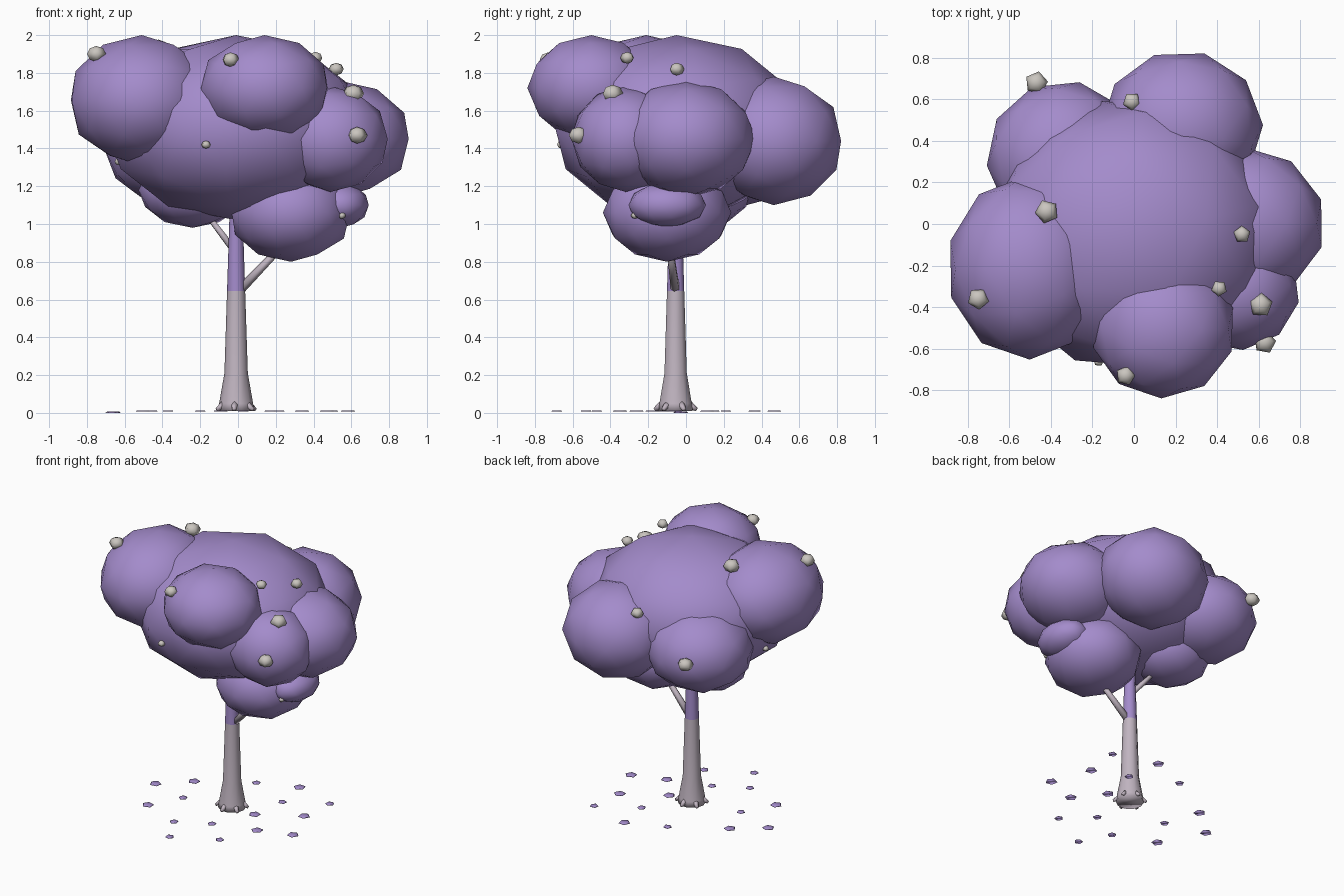
import bpy, bmesh, math, random
from mathutils import Vector, Matrix

random.seed(4)
if "Cube" in bpy.data.objects:
    bpy.data.objects.remove(bpy.data.objects["Cube"], do_unlink=True)


def make_material(name, rgb):
    m = bpy.data.materials.new(name)
    m.use_nodes = True
    color = (*rgb, 1)
    m.diffuse_color = color
    node = next(n for n in m.node_tree.nodes if n.type == "BSDF_PRINCIPLED")
    node.inputs["Base Color"].default_value = color
    node.inputs["Roughness"].default_value = 0.9
    return m


purple = make_material("blossom purple", (0.37, 0.26, 0.60))
bark = make_material("pale bark", (0.53, 0.46, 0.53))
cream = make_material("bud cream", (0.59, 0.56, 0.52))


def finish(name, bm, materials):
    bmesh.ops.recalc_face_normals(bm, faces=bm.faces)
    mesh = bpy.data.meshes.new(name)
    for f in bm.faces:
        f.smooth = True
    bm.to_mesh(mesh)
    bm.free()
    for m in materials:
        mesh.materials.append(m)
    ob = bpy.data.objects.new(name, mesh)
    bpy.context.collection.objects.link(ob)
    return ob


def clump(name, center, radii):
    """Faceted ellipsoid of foliage with smooth shading."""
    bm = bmesh.new()
    bmesh.ops.create_icosphere(bm, subdivisions=2, radius=1)
    spin = Matrix.Rotation(random.uniform(0, math.tau), 4, "Z")
    size = Matrix.Diagonal((radii[0] * 1.03, radii[1] * 1.03, radii[2], 1))
    bm.transform(Matrix.Translation(center) @ size @ spin)
    return finish(name, bm, [purple])


def rod(name, start, end, r1, r2, material):
    """Tapered six-sided limb between two points."""
    a, b = Vector(start), Vector(end)
    bm = bmesh.new()
    bmesh.ops.create_cone(bm, cap_ends=True, segments=6, radius1=r1,
                          radius2=r2, depth=(b - a).length)
    turn = (b - a).to_track_quat("Z", "Y").to_matrix().to_4x4()
    bm.transform(Matrix.Translation((a + b) / 2) @ turn)
    return finish(name, bm, [material])


# Crown
clump("crown_core", (-0.01, -0.05, 1.51), (0.68, 0.64, 0.49))
clump("crown_front_right", (-0.51, -0.21, 1.655), (0.38, 0.43, 0.345))
clump("crown_front", (0.14, -0.50, 1.72), (0.34, 0.33, 0.28))
clump("crown_back", (0.23, 0.465, 1.44), (0.38, 0.36, 0.34))
clump("crown_back_right", (-0.34, 0.32, 1.40), (0.36, 0.36, 0.30))
clump("crown_left", (0.53, 0.0, 1.45), (0.38, 0.36, 0.31))
clump("crown_front_left", (0.49, -0.32, 1.45), (0.30, 0.28, 0.28))
clump("low_clump_left", (0.28, -0.10, 1.06), (0.32, 0.33, 0.26))
clump("low_clump_right", (-0.24, 0.08, 1.18), (0.28, 0.26, 0.20))
clump("low_clump_small", (0.54, -0.10, 1.10), (0.15, 0.20, 0.12))

# Trunk: lathed profile, purple above the bark line
TX, TY, SIDES, BARK_TOP = -0.01, -0.055, 10, 0.645
profile = [(0.095, 0.01), (0.09, 0.05), (0.062, 0.21),
           (0.048, BARK_TOP), (0.036, 1.02), (0.03, 1.25)]
bm = bmesh.new()
rings = []
for r, z in profile:
    rings.append([bm.verts.new((TX + r * math.cos(i * math.tau / SIDES),
                                TY + r * math.sin(i * math.tau / SIDES), z))
                  for i in range(SIDES)])
for low, high in zip(rings, rings[1:]):
    for i in range(SIDES):
        j = (i + 1) % SIDES
        bm.faces.new((low[i], low[j], high[j], high[i]))
bm.faces.new(rings[0])
bm.faces.new(rings[-1])
for f in bm.faces:
    f.material_index = int(f.calc_center_median().z > BARK_TOP)
finish("trunk", bm, [bark, purple])

# Root toes around the foot
for i in range(6):
    a = (i + 0.4) * math.tau / 6
    c, s = math.cos(a), math.sin(a)
    rod(f"root_{i + 1}", (TX + 0.07 * c, TY + 0.07 * s, 0.045),
        (TX + 0.112 * c, TY + 0.112 * s, 0.017), 0.022, 0.01, bark)

# Branches
rod("branch_left", (0.0, -0.055, 0.64), (0.26, -0.09, 0.91), 0.026, 0.017, bark)
rod("branch_right", (-0.02, -0.05, 0.86), (-0.18, 0.03, 1.07), 0.02, 0.014, bark)

# Buds scattered on the crown: x, y, z, radius
buds = [(-0.75, -0.36, 1.90, 0.053), (-0.42, 0.06, 1.93, 0.058),
        (-0.47, 0.68, 1.44, 0.056), (-0.01, 0.59, 1.67, 0.045),
        (0.52, -0.05, 1.82, 0.042), (0.41, -0.31, 1.88, 0.039),
        (0.61, -0.39, 1.69, 0.059), (0.63, -0.57, 1.47, 0.055),
        (-0.04, -0.73, 1.87, 0.048), (-0.17, -0.66, 1.42, 0.026),
        (0.55, -0.27, 1.045, 0.022), (0.57, 0.04, 1.145, 0.022),
        (-0.63, -0.04, 1.33, 0.024)]
for i, (x, y, z, r) in enumerate(buds):
    bm = bmesh.new()
    bmesh.ops.create_uvsphere(bm, u_segments=5, v_segments=4, radius=r)
    bm.transform(Matrix.Translation((x, y, z)) @ Matrix.Diagonal((1, 1, 0.8, 1))
                 @ Matrix.Rotation(random.uniform(0, 6), 4, "Z"))
    finish(f"bud_{i + 1}", bm, [cream])

# Fallen petals on the ground, the larger ones first
petals = [(-0.66, -0.03), (-0.46, 0.14), (0.18, 0.47), (0.47, 0.11),
          (0.18, -0.06), (0.34, -0.26), (0.58, -0.18), (-0.50, -0.35),
          (-0.10, 0.36), (-0.37, -0.12), (0.22, 0.21), (0.50, 0.37),
          (-0.20, -0.47), (0.03, -0.35), (-0.085, -0.685), (0.22, -0.53)]
for i, (x, y) in enumerate(petals):
    bm = bmesh.new()
    r = 0.042 if i < 8 else 0.031
    bmesh.ops.create_cone(bm, cap_ends=True, segments=5, radius1=r,
                          radius2=r * 0.8, depth=0.007)
    bm.transform(Matrix.Translation((x, y, 0.01 if i else 0.0035))
                 @ Matrix.Rotation(random.uniform(0, 6), 4, "Z"))
    finish(f"petal_{i + 1}", bm, [purple])
